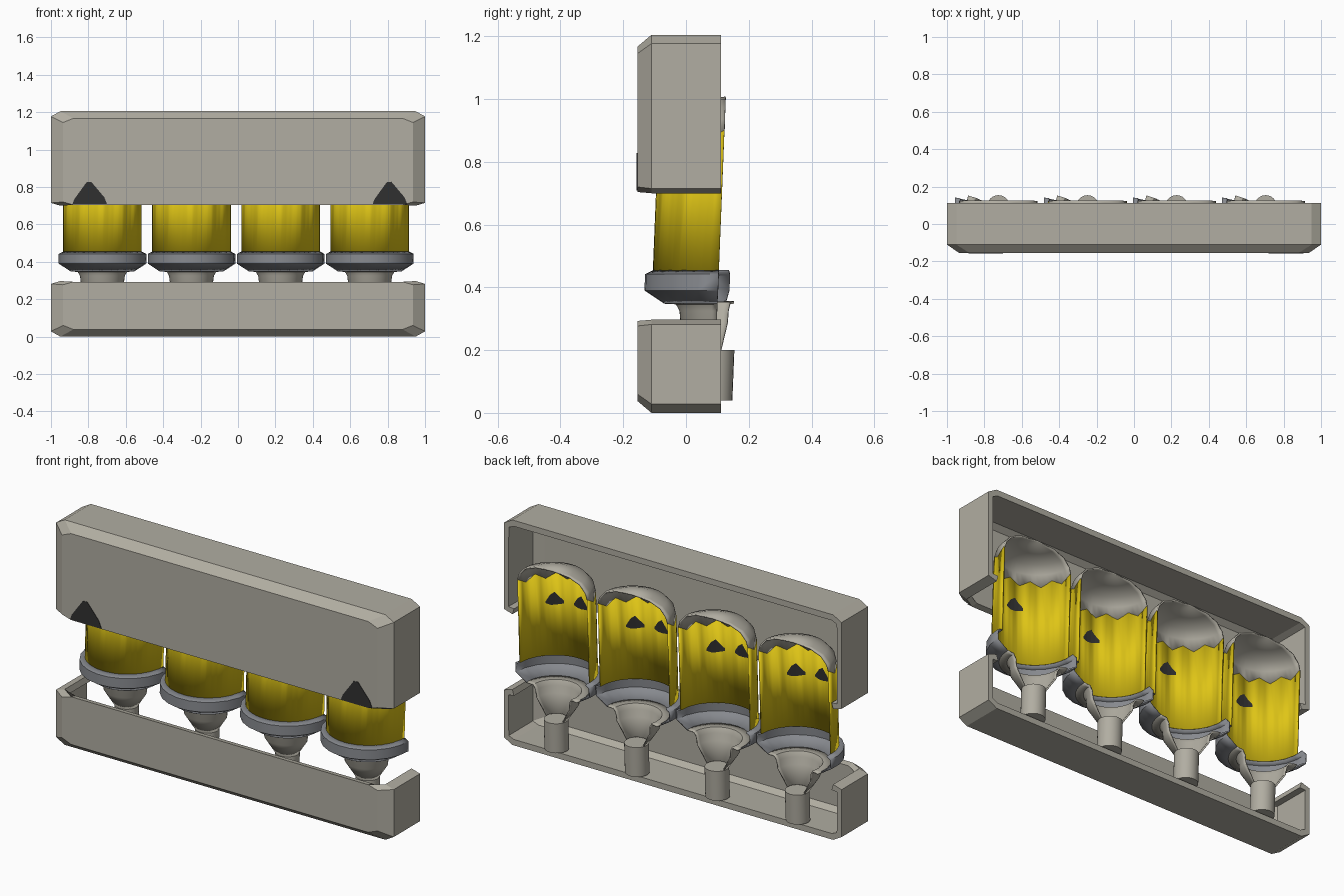
import bpy, bmesh, math
from mathutils import Vector

if "Cube" in bpy.data.objects:
    bpy.data.objects.remove(bpy.data.objects["Cube"])


def material(name, rgb):
    m = bpy.data.materials.new(name)
    m.diffuse_color = (*rgb, 1)
    m.use_nodes = True
    m.node_tree.nodes["Principled BSDF"].inputs["Base Color"].default_value = m.diffuse_color
    return m


BEIGE = material("warm grey", (0.44, 0.42, 0.36))
YELLOW = material("yellow", (0.74, 0.56, 0.008))
GREY = material("steel grey", (0.24, 0.25, 0.27))
BLACK = material("black", (0.03, 0.03, 0.03))


def make(name, bm, mat, thick=0.0, smooth=False):
    bmesh.ops.remove_doubles(bm, verts=bm.verts, dist=1e-5)
    me = bpy.data.meshes.new(name)
    bm.to_mesh(me)
    bm.free()
    ob = bpy.data.objects.new(name, me)
    bpy.context.collection.objects.link(ob)
    me.materials.append(mat)
    if smooth:
        bpy.ops.object.select_all(action='DESELECT')
        ob.select_set(True)
        bpy.context.view_layer.objects.active = ob
        bpy.ops.object.shade_smooth_by_angle(angle=math.radians(35))
    if thick:
        mod = ob.modifiers.new("wall", 'SOLIDIFY')
        mod.thickness = thick
        mod.offset = -1
    return ob


def shell(name, zo, zc):
    """Chamfered tray, open at the back and at height zo, closed at zc."""
    d = 1 if zc > zo else -1
    rim = [(.95, zo), (1, zo + d * .015), (1, zc - d * .028), (.95, zc)]
    face = [(.88, zo + d * .004), (.935, zo + d * .02),
            (.935, zc - d * .06), (.88, zc - d * .038)]
    bm = bmesh.new()
    rings = []
    for half, y in ((rim, .112), (rim, -.11), (face, -.155)):
        pts = half + [(-x, z) for x, z in reversed(half)]
        rings.append([bm.verts.new((x, y, z)) for x, z in pts])
    for a, b in zip(rings, rings[1:]):
        for i in range(7):
            bm.faces.new((a[i], a[i + 1], b[i + 1], b[i]))
    bm.faces.new(rings[-1])
    bmesh.ops.recalc_face_normals(bm, faces=bm.faces)
    return make(name, bm, BEIGE, .033)


def on_axis(cx, r, ang, z):
    """Point around a bottle's slightly leaning axis."""
    return Vector((cx + r * math.cos(ang),
                   .103 + .04 * (z - .42) + r * math.sin(ang), z))


def lathe(name, profile, cx, mat, arc=180, segs=24, thick=.008):
    """Partial turn from +x round the front; profile runs downwards.
    A third value in a profile point makes that ring a zigzag."""
    bm = bmesh.new()
    grid = []
    for i in range(segs + 1):
        ang = -math.radians(arc) * i / segs
        col = []
        for p in profile:
            zig = p[2] * (abs(i % 4 - 2) - 1) if len(p) > 2 else 0
            col.append(bm.verts.new(on_axis(cx, p[0], ang, p[1] + zig)))
        grid.append(col)
    for a, b in zip(grid, grid[1:]):
        for j in range(len(profile) - 1):
            bm.faces.new((a[j], b[j], b[j + 1], a[j + 1]))
    return make(name, bm, mat, thick, True)


def inner_mark(name, cx, deg):
    """Dark peaked patch lying on the inside of a bottle wall."""
    bm = bmesh.new()
    cols = []
    for t, lo, hi in ((-1, .735, .75), (-.5, .73, .77), (0, .725, .795),
                      (.5, .725, .78), (1, .735, .745)):
        ang = math.radians(-90 + deg + 13 * t)
        cols.append([bm.verts.new(on_axis(cx, .1995, ang, z)) for z in (lo, hi)])
    for a, b in zip(cols, cols[1:]):
        bm.faces.new((a[0], a[1], b[1], b[0]))
    make(name, bm, BLACK)


# Upper cover and lower tray
shell("upper_cover", .70, 1.205)
shell("lower_tray", .297, 0.0)

# Dark peaked marks on the cover front
for k, cx in enumerate((-.795, .81)):
    bm = bmesh.new()
    pts = [(-.09, .708), (-.08, .735), (-.015, .825), (.01, .828),
           (.08, .745), (.095, .708)]
    f = bm.faces.new([bm.verts.new((cx + x, -.1552, z)) for x, z in pts])
    ext = bmesh.ops.extrude_face_region(bm, geom=[f])
    bmesh.ops.translate(bm, vec=(0, -.002, 0),
                        verts=[g for g in ext["geom"] if isinstance(g, bmesh.types.BMVert)])
    bmesh.ops.recalc_face_normals(bm, faces=bm.faces)
    make(f"cover_mark_{k + 1}", bm, BLACK)

# Four half-round bottles, open at the back
for n in range(4):
    cx, s = -.725 + .4763 * n, f"_{n + 1}"
    lathe("bottle_dome" + s, [(0, 1.008), (.1, 1.0), (.165, .975), (.2, .935),
                              (.21, .885, .016)], cx, BEIGE)
    lathe("bottle_body" + s, [(.21, .885, .016), (.21, .45)], cx, YELLOW)
    lathe("bottle_flange" + s, [(.21, .455), (.235, .442), (.235, .39), (.17, .348)],
          cx, GREY, 189, 12)
    lathe("bottle_neck" + s, [(.17, .348), (.132, .346), (.12, .325), (.115, .285),
                              (.06, .2)], cx, BEIGE, 198)
    lathe("nozzle" + s, [(0, .2), (.06, .2), (.06, .04), (0, .04)], cx, BEIGE, 360, 24, 0)
    inner_mark("inner_mark_a" + s, cx, -8)
    inner_mark("inner_mark_b" + s, cx, 33)
